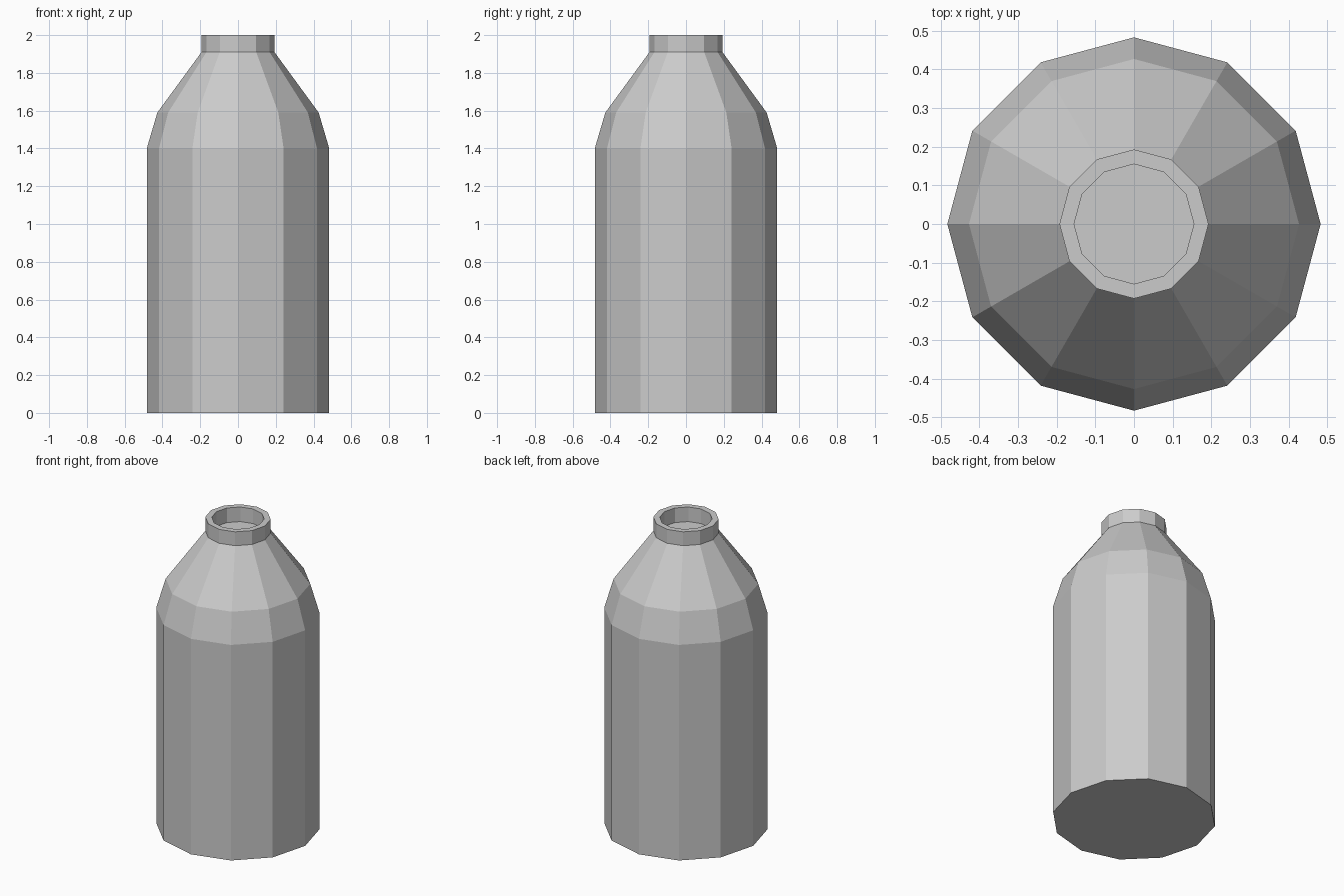
import bpy, bmesh
from math import cos, sin, tau

if "Cube" in bpy.data.objects:
    bpy.data.objects.remove(bpy.data.objects["Cube"])

SIDES = 12


def lathe(name, profile):
    """Revolve (radius, z) points into a flat-faced solid, capped at both ends."""
    bm = bmesh.new()
    rings = [[bm.verts.new((r * cos(tau * i / SIDES), r * sin(tau * i / SIDES), z))
              for i in range(SIDES)] for r, z in profile]
    for low, high in zip(rings, rings[1:]):
        for i in range(SIDES):
            j = (i + 1) % SIDES
            bm.faces.new((low[i], low[j], high[j], high[i]))
    bm.faces.new(rings[0][::-1])
    bm.faces.new(rings[-1])
    bmesh.ops.recalc_face_normals(bm, faces=bm.faces)
    mesh = bpy.data.meshes.new(name)
    bm.to_mesh(mesh)
    bm.free()
    obj = bpy.data.objects.new(name, mesh)
    bpy.context.collection.objects.link(obj)
    return obj


# Bottle: straight body, two-step shoulder, neck, rim and recessed mouth
lathe("bottle", [
    (0.483, 0.0), (0.483, 1.40),
    (0.427, 1.59), (0.193, 1.91),
    (0.193, 2.0), (0.155, 2.0),
    (0.155, 1.905),
])
